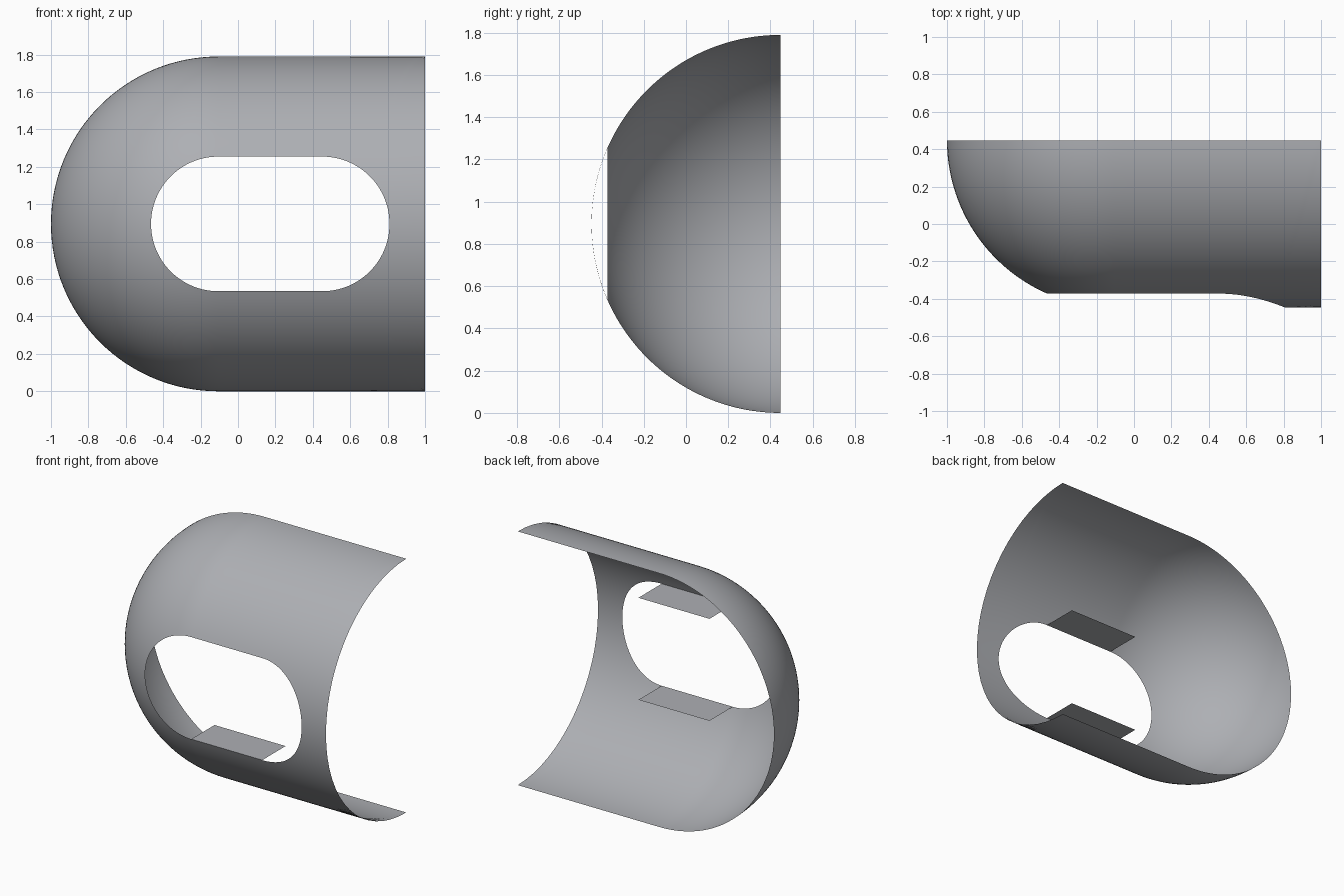
import bpy
import bmesh
from math import sin, cos, pi, asin, sqrt

if "Cube" in bpy.data.objects:
    bpy.data.objects.remove(bpy.data.objects["Cube"])

R = 0.895            # shell radius
SLOT = 0.36          # slot half height
X0, X1, END = -0.105, 0.45, 1.0   # dome centre, slot far centre, open end
YB = R / 2           # back plane
EDGE = asin(SLOT / R)
FRONT = YB - sqrt(R * R - SLOT * SLOT)
FLAP = 0.26

grey = bpy.data.materials.new("shell grey")
grey.use_nodes = True
colour = (0.42, 0.43, 0.455, 1)
grey.diffuse_color = colour
grey.node_tree.nodes["Principled BSDF"].inputs["Base Color"].default_value = colour


def finish(name, bm, smooth):
    bmesh.ops.remove_doubles(bm, verts=bm.verts, dist=0.0005)
    bmesh.ops.recalc_face_normals(bm, faces=bm.faces)
    if sum(f.normal.y * f.calc_area() for f in bm.faces) > 0:
        bmesh.ops.reverse_faces(bm, faces=bm.faces)
    for f in bm.faces:
        f.smooth = smooth
    mesh = bpy.data.meshes.new(name)
    bm.to_mesh(mesh)
    bm.free()
    mesh.materials.append(grey)
    ob = bpy.data.objects.new(name, mesh)
    bpy.context.collection.objects.link(ob)
    return ob


def patch(bm, point, nu, nv):
    """Grid of quads over the unit square mapped through point(u, v)."""
    g = [[bm.verts.new(point(i / nu, j / nv)) for j in range(nv + 1)] for i in range(nu + 1)]
    for i in range(nu):
        for j in range(nv):
            bm.faces.new((g[i][j], g[i + 1][j], g[i + 1][j + 1], g[i][j + 1]))


def on_cylinder(x, a):
    return (x, YB - R * cos(a), R + R * sin(a))


def dome(u, v):
    # quarter sphere with rings around the slot's round end
    t = EDGE + (pi / 2 - EDGE) * v
    p = pi / 2 + pi * u
    return (X0 + R * sin(t) * cos(p), YB - R * cos(t), R + R * sin(t) * sin(p))


def open_end(u, v):
    # inner edge follows the round slot end, outer edge the rectangular rim
    p = pi / 2 - pi * u
    xi, ai = X1 + SLOT * cos(p), asin(SLOT * sin(p) / R)
    xo = X1 + (END - X1) * min(1, 4 * u, 4 * (1 - u))
    ao = pi / 2 * max(-1, min(1, 2 - 4 * u))
    return on_cylinder(xi + (xo - xi) * v, ai + (ao - ai) * v)


# curved shell
bm = bmesh.new()
patch(bm, dome, 64, 32)
patch(bm, open_end, 64, 32)
for s in (1, -1):
    patch(bm, lambda u, v: on_cylinder(X0 + (X1 - X0) * u, s * (EDGE + (pi / 2 - EDGE) * v)), 8, 32)
finish("curved_shell", bm, True)

# flat flaps running inward from the straight slot edges
for name, s in (("upper_flap", 1), ("lower_flap", -1)):
    bm = bmesh.new()
    patch(bm, lambda u, v: (X0 + (X1 - X0) * u, FRONT + FLAP * v, R + s * SLOT), 1, 1)
    finish(name, bm, False)
